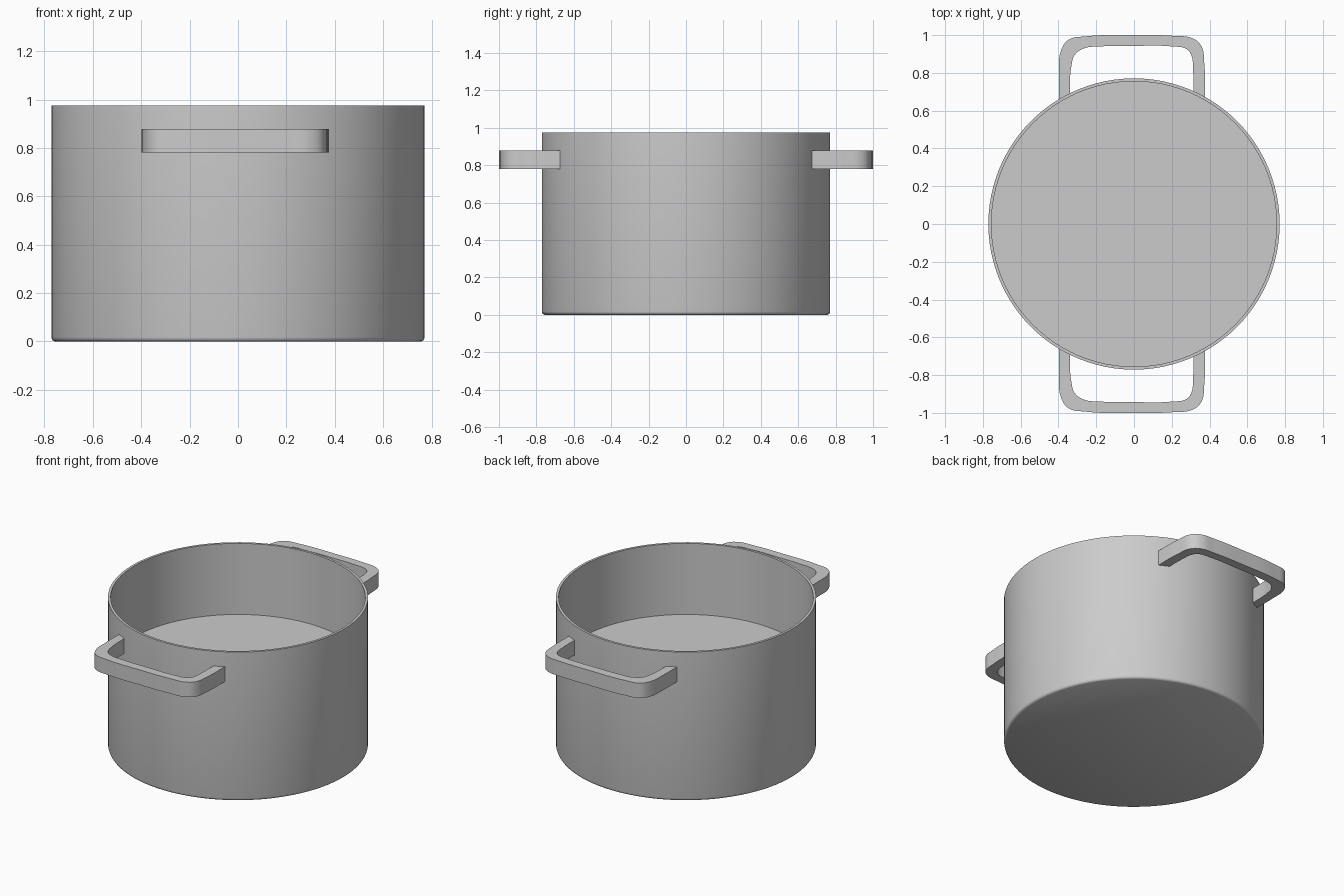
import bpy, bmesh, math

if "Cube" in bpy.data.objects:
    bpy.data.objects.remove(bpy.data.objects["Cube"])


def add_object(name, mesh):
    obj = bpy.data.objects.new(name, mesh)
    bpy.context.collection.objects.link(obj)
    return obj


def smooth(obj):
    bpy.ops.object.select_all(action='DESELECT')
    obj.select_set(True)
    bpy.context.view_layer.objects.active = obj
    bpy.ops.object.shade_smooth_by_angle(angle=math.radians(30))


def lathe(name, profile, sides):
    """Revolve (radius, z) points around z and cap both ends."""
    bm = bmesh.new()
    rings = []
    for r, z in profile:
        rings.append([bm.verts.new((r * math.cos(2 * math.pi * i / sides),
                                    r * math.sin(2 * math.pi * i / sides), z))
                      for i in range(sides)])
    for a, b in zip(rings, rings[1:]):
        for i in range(sides):
            j = (i + 1) % sides
            bm.faces.new((a[i], a[j], b[j], b[i]))
    bm.faces.new(rings[0][::-1])
    bm.faces.new(rings[-1])
    mesh = bpy.data.meshes.new(name)
    bm.to_mesh(mesh)
    bm.free()
    return add_object(name, mesh)


# Pot body: rounded base edge, thin wall, raised inner surface
pot = lathe("pot_body", [(0.757, 0), (0.765, 0.004), (0.769, 0.01), (0.771, 0.018),
                         (0.771, 0.975), (0.755, 0.975), (0.755, 0.51)], 96)
smooth(pot)


# Handles: rounded bracket outline, slightly skewed, ends sunk into the wall
def on_wall(x, r=0.763):
    return (x, math.sqrt(r * r - x * x))


outer = [on_wall(-0.397), (-0.397, 0.80), (-0.386, 0.92), (-0.347, 0.975), (-0.26, 0.993),
         (0.0, 1.0), (0.21, 0.996), (0.31, 0.983), (0.355, 0.945), (0.372, 0.85),
         on_wall(0.376)]
inner = [on_wall(0.315), (0.312, 0.83), (0.305, 0.89), (0.28, 0.925), (0.20, 0.94),
         (0.0, 0.943), (-0.18, 0.94), (-0.26, 0.931), (-0.31, 0.90), (-0.331, 0.84),
         on_wall(-0.34)]
points = outer + inner
ends = {0, len(outer) - 1, len(outer), len(points) - 1}

curve = bpy.data.curves.new("handle_outline", 'CURVE')
curve.dimensions = '2D'
curve.fill_mode = 'BOTH'
curve.extrude = 0.049
curve.resolution_u = 6
spline = curve.splines.new('BEZIER')
spline.bezier_points.add(len(points) - 1)
spline.use_cyclic_u = True
for i, (bp, (x, y)) in enumerate(zip(spline.bezier_points, points)):
    bp.co = (x, y, 0)
    bp.handle_left_type = bp.handle_right_type = 'VECTOR' if i in ends else 'AUTO'

outline = add_object("handle_outline", curve)
bpy.context.view_layer.update()
depsgraph = bpy.context.evaluated_depsgraph_get()
mesh = bpy.data.meshes.new_from_object(outline.evaluated_get(depsgraph))
bpy.data.objects.remove(outline)

# Weld the outline and mirror it to the front
bm = bmesh.new()
bm.from_mesh(mesh)
bmesh.ops.remove_doubles(bm, verts=bm.verts, dist=0.0005)
bmesh.ops.translate(bm, verts=bm.verts, vec=(0, 0, 0.829))
bmesh.ops.recalc_face_normals(bm, faces=bm.faces)
bm.to_mesh(mesh)
bm.free()
handles = add_object("side_handles", mesh)
smooth(handles)
mirror = handles.modifiers.new("front_copy", 'MIRROR')
mirror.use_axis = (False, True, False)
mirror.use_mirror_merge = False
